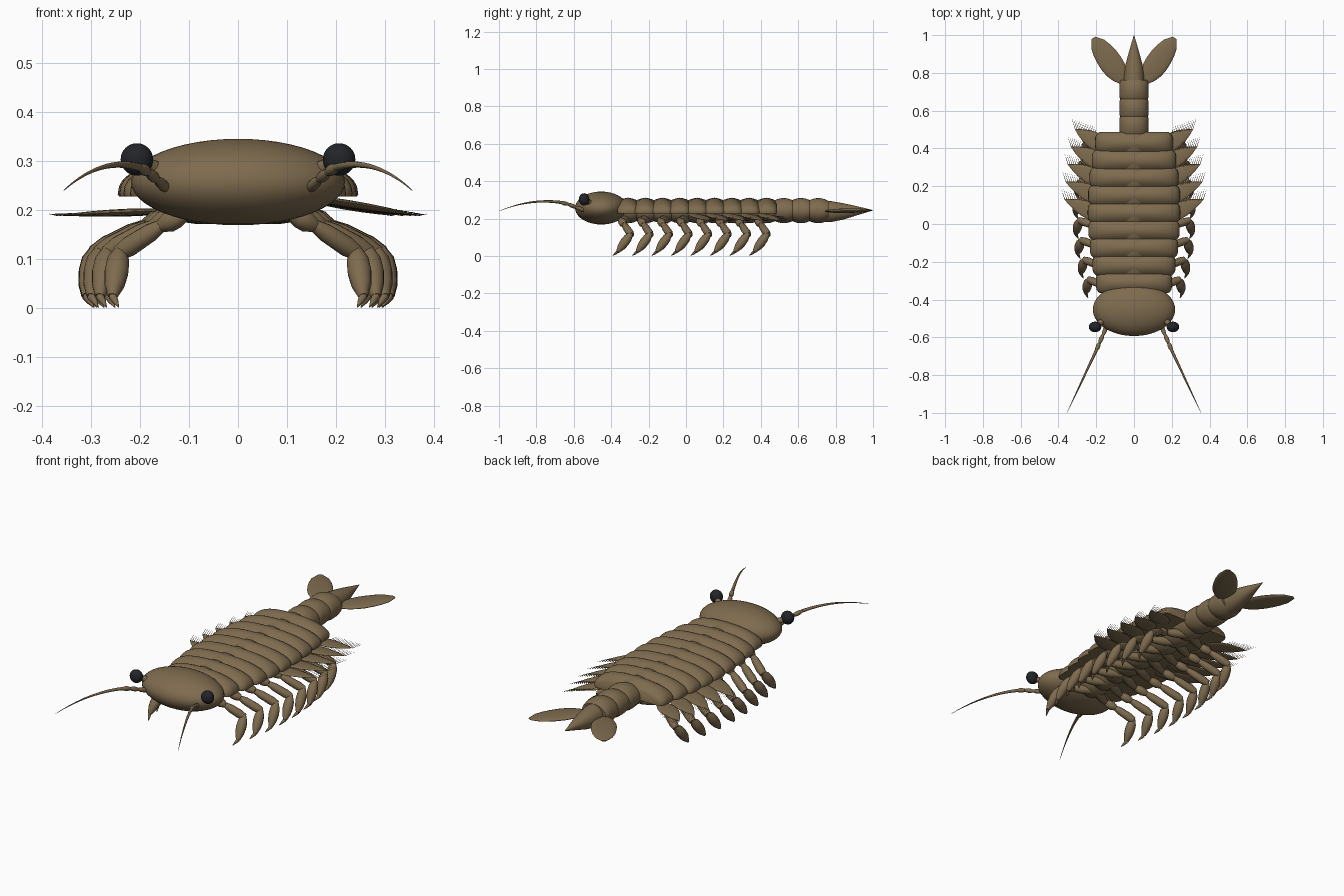
import bpy, bmesh, math
from mathutils import Vector

old = bpy.data.objects.get("Cube")
if old:
    bpy.data.objects.remove(old, do_unlink=True)


def material(name, rgb):
    m = bpy.data.materials.new(name)
    m.use_nodes = True
    m.diffuse_color = (*rgb, 1)
    m.node_tree.nodes["Principled BSDF"].inputs["Base Color"].default_value = (*rgb, 1)
    return m


BROWN = material("shell_brown", (0.21, 0.148, 0.077))
BLACK = material("eye_black", (0.016, 0.018, 0.021))


def tube(bm, path, radii, sides=14, power=1.0):
    """Loft rings along a path; each radius is (sideways, upward) or one number."""
    pts = [Vector(p) for p in path]
    rings = []
    for i, p in enumerate(pts):
        t = (pts[min(i + 1, len(pts) - 1)] - pts[max(i - 1, 0)]).normalized()
        side = t.cross(Vector((0, 0, 1))).normalized()
        up = side.cross(t)
        a, b = radii[i] if isinstance(radii[i], tuple) else (radii[i], radii[i])
        ring = []
        for k in range(sides):
            ang = 2 * math.pi * k / sides
            c, s = math.cos(ang), math.sin(ang)
            c = math.copysign(abs(c) ** power, c)
            s = math.copysign(abs(s) ** power, s)
            ring.append(bm.verts.new(p + side * a * c + up * b * s))
        rings.append(ring)
    for r0, r1 in zip(rings, rings[1:]):
        for k in range(sides):
            n = (k + 1) % sides
            bm.faces.new((r0[k], r0[n], r1[n], r1[k]))
    bm.faces.new(rings[0][::-1])
    bm.faces.new(rings[-1])


def spindle(bm, a, b, profile, sides=12, flat=1.0):
    """Straight tube from a to b with radii spread evenly along it."""
    a, b = Vector(a), Vector(b)
    n = len(profile) - 1
    tube(bm, [a.lerp(b, i / n) for i in range(n + 1)], [(r, r * flat) for r in profile], sides)


def finish(bm, name, mat=BROWN):
    bmesh.ops.recalc_face_normals(bm, faces=bm.faces)
    me = bpy.data.meshes.new(name)
    bm.to_mesh(me)
    bm.free()
    me.materials.append(mat)
    ob = bpy.data.objects.new(name, me)
    bpy.context.collection.objects.link(ob)
    bpy.ops.object.select_all(action='DESELECT')
    ob.select_set(True)
    bpy.context.view_layer.objects.active = ob
    bpy.ops.object.shade_smooth_by_angle(angle=math.radians(50))
    return ob


def ellipsoid(name, loc, size, mat=BROWN):
    bm = bmesh.new()
    bmesh.ops.create_uvsphere(bm, u_segments=40, v_segments=24, radius=1)
    bmesh.ops.scale(bm, vec=size, verts=bm.verts)
    bmesh.ops.translate(bm, vec=loc, verts=bm.verts)
    return finish(bm, name, mat)


def trunk_width(y):
    return 0.245 - 0.3 * (y - 0.07) ** 2


# Head
ellipsoid("head", (0, -0.453, 0.257), (0.218, 0.14, 0.088))

# Back plates: flat-bottomed domes
STEP = 0.0925
for i in range(9):
    y = -0.31 + STEP * i
    w = trunk_width(y)
    bm = bmesh.new()
    vs = [j / 6 - 1 for j in range(13)]
    tube(bm, [(0, y + 0.056 * v, 0.232) for v in vs],
         [(w * (1 - 0.1 * v ** 4), 0.08 * (1 - 0.4 * v * v)) for v in vs], 40, 0.85)
    for v in bm.verts:
        v.co.z = max(v.co.z, 0.228)
    finish(bm, f"back_plate_{i + 1}")

# Central body core and narrow tail rings
for i in range(12):
    y = -0.31 + STEP * i
    bm = bmesh.new()
    vs = [j / 5 - 1 for j in range(11)]
    tube(bm, [(0, y + 0.054 * v, 0.243) for v in vs],
         [(0.078 * (1 - 0.1 * v ** 4), 0.067 * (1 - 0.22 * v * v)) for v in vs], 28)
    finish(bm, f"body_ring_{i + 1}")

# Tail spike
bm = bmesh.new()
tube(bm, [(0, 0.72, 0.238), (0, 0.78, 0.238), (0, 0.84, 0.239), (0, 0.9, 0.242), (0, 1, 0.245)],
     [(0.054, 0.058), (0.054, 0.055), (0.046, 0.044), (0.03, 0.028), 0.001], 24)
finish(bm, "tail_spike")

for s, side in ((1, "left"), (-1, "right")):
    # Eyes on short stalks
    ellipsoid(f"{side}_eye", (s * 0.206, -0.545, 0.303), (0.033, 0.028, 0.033), BLACK)
    bm = bmesh.new()
    spindle(bm, (s * 0.14, -0.49, 0.27), (s * 0.2, -0.54, 0.3), [0.02, 0.016, 0.012])
    finish(bm, f"{side}_eye_stalk")

    # Antenna: beaded base and tapering whip
    bm = bmesh.new()
    base = [Vector(p) for p in ((s * 0.145, -0.54, 0.243), (s * 0.165, -0.59, 0.262),
                                (s * 0.183, -0.63, 0.277), (s * 0.2, -0.67, 0.287))]
    for a, b in zip(base, base[1:]):
        spindle(bm, a, b, [0.008, 0.0115, 0.011, 0.007])
    whip = []
    for j in range(17):
        t = j / 16
        whip.append((s * (0.2 + 0.155 * t), -0.67 - 0.33 * t,
                     0.287 + 0.045 * t - 0.092 * t * t))
    tube(bm, whip, [0.0075 * (1 - j / 16) + 0.0008 for j in range(17)], 8)
    finish(bm, f"{side}_antenna")

    # Walking legs
    for i in range(8):
        y = -0.35 + 0.1043 * i
        k = s * trunk_width(y + 0.04) / 0.245
        hip, thigh = (k * 0.13, y, 0.193), (k * 0.19, y + 0.02, 0.168)
        knee, ankle = (k * 0.295, y + 0.058, 0.112), (k * 0.31, y - 0.015, 0.024)
        bm = bmesh.new()
        spindle(bm, (0, y + 0.05, 0.195), hip, [0.014, 0.022, 0.022, 0.015])
        spindle(bm, hip, thigh, [0.014, 0.021, 0.022, 0.014])
        spindle(bm, thigh, knee, [0.013, 0.019, 0.02, 0.021, 0.016])
        spindle(bm, (k * 0.292, y + 0.058, 0.122), ankle, [0.01, 0.023, 0.025, 0.021, 0.01])
        spindle(bm, ankle, (k * 0.295, y - 0.042, 0.002), [0.009, 0.006, 0.001], 8)
        finish(bm, f"{side}_leg_{i + 1}")

    # Feathered swimming flaps with a fringe of bristles
    for i in range(5):
        y = 0.03 + STEP * i
        reach = trunk_width(y) + 0.122 - 0.006 * i
        root = Vector((s * 0.12, y - 0.01, 0.215 + s * 0.015))
        tip = Vector((s * reach, y + 0.1, 0.189))
        bm = bmesh.new()
        spindle(bm, root, tip, [0.012, 0.03, 0.042, 0.046, 0.043, 0.034, 0.02, 0.002], 14, 0.16)
        back = Vector((-s * 0.45, 0.9, 0)).normalized()
        for j in range(13):
            t = 0.45 + 0.55 * j / 12
            start = root.lerp(tip, t) + back * 0.045 * (1 - t)
            end = start + Vector((s * 0.018, 0.055, 0.003))
            spindle(bm, start, end, [0.0016, 0.0004], 4)
        finish(bm, f"{side}_swim_flap_{i + 1}")

    # Tail fan blades
    bm = bmesh.new()
    spindle(bm, (s * 0.05, 0.75, 0.24), (s * 0.215, 0.985, 0.245),
            [0.02, 0.045, 0.058, 0.062, 0.06, 0.054, 0.042, 0.012], 20, 0.2)
    finish(bm, f"{side}_tail_blade")
